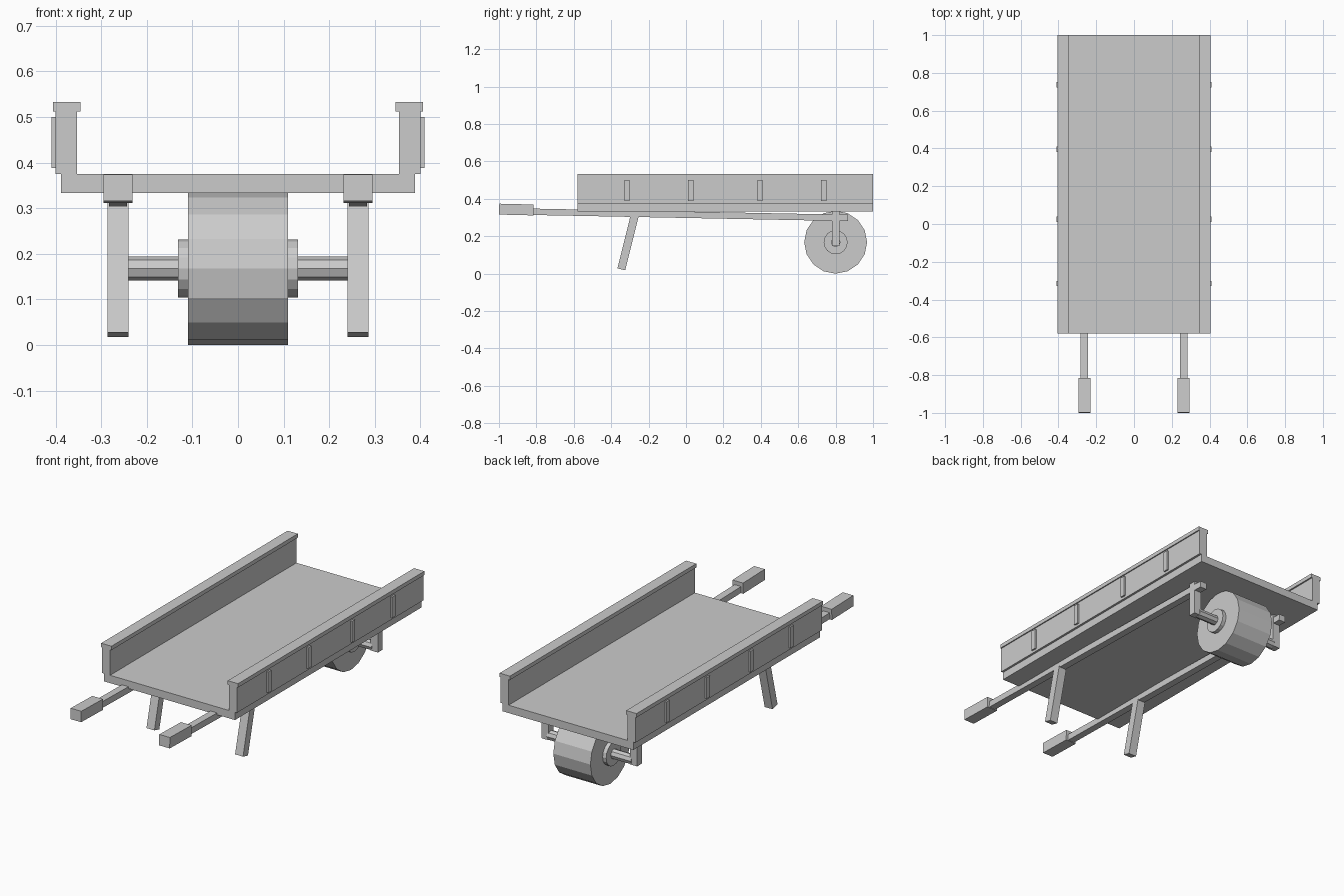
import bpy
from math import pi, hypot
from mathutils import Matrix, Vector

cube = bpy.data.objects.get("Cube")
if cube:
    bpy.data.objects.remove(cube, do_unlink=True)

grey = bpy.data.materials.new("light_grey")
grey.use_nodes = True
grey.diffuse_color = (0.6, 0.6, 0.6, 1)
grey.node_tree.nodes["Principled BSDF"].inputs["Base Color"].default_value = (0.6, 0.6, 0.6, 1)


def finish(name):
    ob = bpy.context.object
    ob.name = name
    ob.data.name = name
    ob.data.materials.append(grey)
    return ob


def box(name, x, y, z):
    """Axis-aligned box from (min, max) ranges."""
    bpy.ops.mesh.primitive_cube_add(size=1)
    ob = finish(name)
    size = [b - a for a, b in (x, y, z)]
    mid = [(a + b) / 2 for a, b in (x, y, z)]
    ob.data.transform(Matrix.Translation(mid) @ Matrix.Diagonal((*size, 1)))
    return ob


def beam(name, x, width, depth, start, end):
    """Square-ended bar between two (y, z) points in a plane of constant x."""
    bpy.ops.mesh.primitive_cube_add(size=1)
    ob = finish(name)
    a, b = Vector((x, *start)), Vector((x, *end))
    along = (b - a).normalized()
    side = Vector((1, 0, 0))
    turn = Matrix((side, along, side.cross(along))).transposed().to_4x4()
    size = Matrix.Diagonal((width, (b - a).length, depth, 1))
    ob.data.transform(Matrix.Translation((a + b) / 2) @ turn @ size)
    return ob


def cylinder(name, radius, half_width, sides):
    """Faceted cylinder lying across the cart on the axle line."""
    bpy.ops.mesh.primitive_cylinder_add(vertices=sides, radius=radius, depth=2 * half_width)
    ob = finish(name)
    ob.data.transform(Matrix.Translation((0, 0.8, 0.168)) @ Matrix.Rotation(pi / 2, 4, "Y"))
    return ob


# Flat bed
LENGTH = (-0.58, 1.0)
box("bed", (-0.388, 0.388), LENGTH, (0.333, 0.375))

# Wheel, hub and axle
cylinder("wheel", 0.168, 0.11, 16)
cylinder("hub", 0.064, 0.131, 16)
cylinder("axle", 0.026, 0.25, 8)

for side, s in (("left", 1), ("right", -1)):
    def span(a, b):
        return tuple(sorted((s * a, s * b)))

    # Side wall with top rail and slats
    box(side + "_wall", span(0.353, 0.40), LENGTH, (0.375, 0.512))
    box(side + "_top_rail", span(0.345, 0.406), LENGTH, (0.512, 0.533))
    for i, y in enumerate((-0.315, 0.025, 0.395, 0.737)):
        box(f"{side}_slat_{i + 1}", span(0.39, 0.409), (y - 0.014, y + 0.014), (0.388, 0.50))

    # Sloping shaft, grip and leg
    x = s * 0.263
    beam(side + "_shaft", x, 0.039, 0.034, (-0.83, 0.331), (0.866, 0.298))
    beam(side + "_grip", x, 0.063, 0.058, (-0.999, 0.345), (-0.815, 0.3405))
    beam(side + "_leg", x, 0.047, 0.043, (-0.274, 0.312), (-0.346, 0.023))

    # Hanger that carries the axle
    box(side + "_hanger", span(0.241, 0.284), (0.78, 0.82), (0.148, 0.334))
